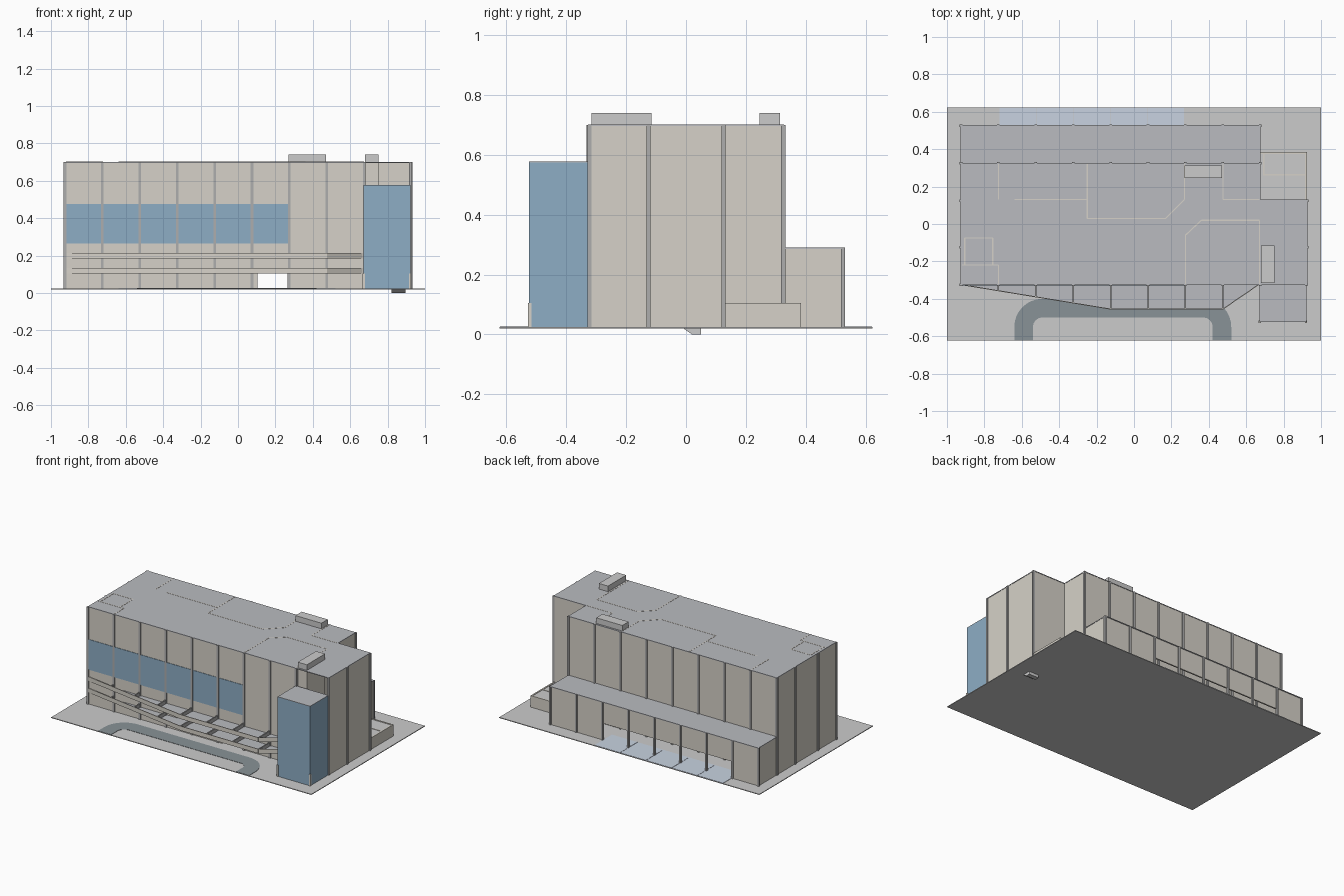
import bpy, bmesh, math

if "Cube" in bpy.data.objects:
    bpy.data.objects.remove(bpy.data.objects["Cube"])


def mat(name, c):
    m = bpy.data.materials.new(name)
    m.diffuse_color = (*c, 1)
    m.use_nodes = True
    m.node_tree.nodes["Principled BSDF"].inputs["Base Color"].default_value = m.diffuse_color
    return m


WALL = mat("wall_beige", (0.67, 0.64, 0.58))
GLASS = mat("glass_blue", (0.27, 0.42, 0.56))
ROOF = mat("roof_grey", (0.49, 0.50, 0.53))
POST = mat("column_grey", (0.42, 0.42, 0.42))
ROAD = mat("road_grey", (0.25, 0.29, 0.31))
TILE = mat("paving_light", (0.58, 0.65, 0.75))
G, TOP, LOW = 0.025, 0.70, 0.29          # ground, main roof and annex roof levels


def finish(name, bm, m):
    bmesh.ops.recalc_face_normals(bm, faces=bm.faces)
    me = bpy.data.meshes.new(name)
    bm.to_mesh(me)
    bm.free()
    ob = bpy.data.objects.new(name, me)
    bpy.context.collection.objects.link(ob)
    if m:
        me.materials.append(m)
    return ob


def add_prism(bm, pts, z0, z1):
    f = bm.faces.new([bm.verts.new((x, y, z0)) for x, y in pts])
    ext = bmesh.ops.extrude_face_region(bm, geom=[f])
    vs = [v for v in ext["geom"] if isinstance(v, bmesh.types.BMVert)]
    bmesh.ops.translate(bm, vec=(0, 0, z1 - z0), verts=vs)


def prism(name, pts, z0, z1, m=None):
    bm = bmesh.new()
    add_prism(bm, pts, z0, z1)
    return finish(name, bm, m)


def boxes(name, items, m=None):
    """items: (x0, x1, y0, y1, z0, z1)"""
    bm = bmesh.new()
    for x0, x1, y0, y1, z0, z1 in items:
        add_prism(bm, [(x0, y0), (x1, y0), (x1, y1), (x0, y1)], z0, z1)
    return finish(name, bm, m)


def path_walls(name, paths, z0, z1, t, m):
    """Thin upright walls following open plan polylines."""
    bm = bmesh.new()
    for p in paths:
        for (ax, ay), (bx, by) in zip(p, p[1:]):
            d = math.hypot(bx - ax, by - ay)
            nx, ny = -(by - ay) / d * t / 2, (bx - ax) / d * t / 2
            add_prism(bm, [(ax + nx, ay + ny), (ax - nx, ay - ny),
                           (bx - nx, by - ny), (bx + nx, by + ny)], z0, z1)
    return finish(name, bm, m)


# Site plate with the small sump below it
boxes("ground", [(-1, 1, -0.623, 0.623, 0.02, G)])
bm = bmesh.new()
f = bm.faces.new([bm.verts.new((0.82, y, z)) for y, z in
                  ((-0.01, 0.021), (0.02, 0), (0.05, 0), (0.05, 0.021))])
ext = bmesh.ops.extrude_face_region(bm, geom=[f])
bmesh.ops.translate(bm, vec=(0.075, 0, 0),
                    verts=[v for v in ext["geom"] if isinstance(v, bmesh.types.BMVert)])
finish("sump", bm, None)

# U-shaped driveway and rear paving


def u_curve(r):
    left = [(-0.49 + r * math.cos(a), -0.55 + r * math.sin(a))
            for a in (math.pi - i * math.pi / 16 for i in range(9))]
    right = [(-0.12 - x, y) for x, y in reversed(left)]
    return [(left[0][0], -0.622)] + left + right + [(right[-1][0], -0.622)]


prism("driveway", u_curve(0.15) + u_curve(0.05)[::-1], G, G + 0.002, ROAD)
boxes("rear_paving", [(-0.72 + 0.198 * i, -0.524 + 0.198 * i, 0.43, 0.622, G, G + 0.002)
                      for i in range(5)], TILE)

# Main block shell: doorway in front, passage at the rear
T = 0.01
boxes("main_walls", [
    (-0.925, 0.105, -0.325, -0.315, G, TOP),
    (0.105, 0.265, -0.325, -0.315, 0.105, TOP),
    (0.265, 0.675, -0.325, -0.315, G, TOP),
    (-0.925, -0.915, -0.325, 0.325, G, TOP),
    (0.915, 0.925, -0.325, 0.13, G, TOP),
    (0.675, 0.925, 0.12, 0.13, G, TOP),
    (0.665, 0.675, 0.13, 0.325, G, TOP),
    (-0.925, -0.72, 0.315, 0.325, G, TOP),
    (-0.72, 0.27, 0.315, 0.325, 0.14, TOP),
    (0.27, 0.675, 0.315, 0.325, G, TOP)], WALL)
prism("main_roof", [(-0.927, -0.327), (0.927, -0.327), (0.927, 0.132),
                    (0.677, 0.132), (0.677, 0.327), (-0.927, 0.327)], 0.696, TOP + 0.001, ROOF)

# Low rear annex with wide opening
boxes("annex_walls", [
    (-0.925, -0.72, 0.515, 0.525, G, LOW),
    (-0.72, 0.27, 0.515, 0.525, 0.14, LOW),
    (0.27, 0.675, 0.515, 0.525, G, LOW),
    (-0.925, -0.915, 0.325, 0.525, G, LOW),
    (0.665, 0.675, 0.325, 0.525, G, LOW)], WALL)
boxes("annex_roof", [(-0.927, 0.677, 0.325, 0.53, LOW - 0.004, LOW + 0.001)], ROOF)

# Low side enclosure
boxes("side_enclosure_walls", [
    (0.675, 0.925, 0.375, 0.385, G, 0.105), (0.915, 0.925, 0.13, 0.385, G, 0.105),
    (0.695, 0.915, 0.26, 0.268, G, 0.105), (0.69, 0.698, 0.26, 0.375, G, 0.105)], WALL)
boxes("side_enclosure_cover", [(0.675, 0.92, 0.13, 0.38, 0.095, 0.102)])

# Upper-floor partitions
path_walls("partitions", [
    [(-0.725, 0.32), (-0.725, 0.13)], [(-0.64, 0.13), (-0.25, 0.13)],
    [(-0.25, 0.32), (-0.25, 0.03), (0.17, 0.03), (0.27, 0.13), (0.27, 0.32)],
    [(0.475, 0.32), (0.475, 0.13), (0.67, 0.13)],
    [(0.67, -0.32), (0.67, 0.02), (0.36, 0.02), (0.275, -0.06), (0.275, -0.32)],
    [(-0.92, -0.22), (-0.725, -0.22), (-0.725, -0.32)],
    [(-0.905, -0.22), (-0.905, -0.075), (-0.755, -0.075), (-0.755, -0.22)]],
    0.22, TOP + 0.002, 0.006, WALL)
path_walls("stair_wall", [[(0.67, -0.32), (0.67, 0.13)]], G, TOP - 0.004, 0.008, WALL)

# Lift shafts running up through the roof
SHAFTS = [(0.68, 0.75, -0.315, -0.115), (0.27, 0.47, 0.245, 0.314)]
boxes("lift_shafts", [(*s, G, TOP) for s in SHAFTS], WALL)
boxes("lift_shaft_heads", [(*s, TOP, 0.74) for s in SHAFTS])

# Ribbon window and glass tower
boxes("ribbon_window", [(-0.92, 0.275, -0.328, -0.318, 0.265, 0.475)], GLASS)
boxes("glass_tower", [(0.672, 0.922, -0.525, -0.325, G, 0.575)], GLASS)
boxes("tower_roof", [(0.672, 0.922, -0.525, -0.325, 0.575, 0.578)], ROOF)
boxes("tower_stubs", [(x - 0.006, x + 0.006, -0.528, -0.516, G, 0.105)
                      for x in (0.672, 0.92)], WALL)

# Columns on the 0.2 grid
cols = []
for i in range(9):
    x = -0.925 + 0.2 * i
    cols += [(x, -0.325, TOP), (x, 0.325, TOP), (x, 0.525, LOW)]
for y in (-0.125, 0.125):
    cols += [(-0.925, y, TOP), (0.925, y, TOP)]
cols.append((0.922, -0.322, TOP))
boxes("columns", [(x - 0.007, x + 0.007, y - 0.007, y + 0.007, G, z) for x, y, z in cols], POST)

# Two tray canopies: floor, fascia and ribs
EDGE = [(-0.92, -0.325), (-0.125, -0.455), (0.475, -0.455), (0.665, -0.325)]
for label, z in (("lower", 0.105), ("upper", 0.185)):
    prism(label + "_canopy_floor", EDGE, z, z + 0.005, ROOF)
    path_walls(label + "_canopy_fascia", [EDGE], z, z + 0.03, 0.005, WALL)
    ribs = []
    for i in range(1, 8):
        x = -0.925 + 0.2 * i
        y = max(-0.455, -0.325 - (x + 0.92) * 0.13 / 0.795)
        ribs.append((x - 0.004, x + 0.004, y, -0.325, z, z + 0.03))
    boxes(label + "_canopy_ribs", ribs, POST)
